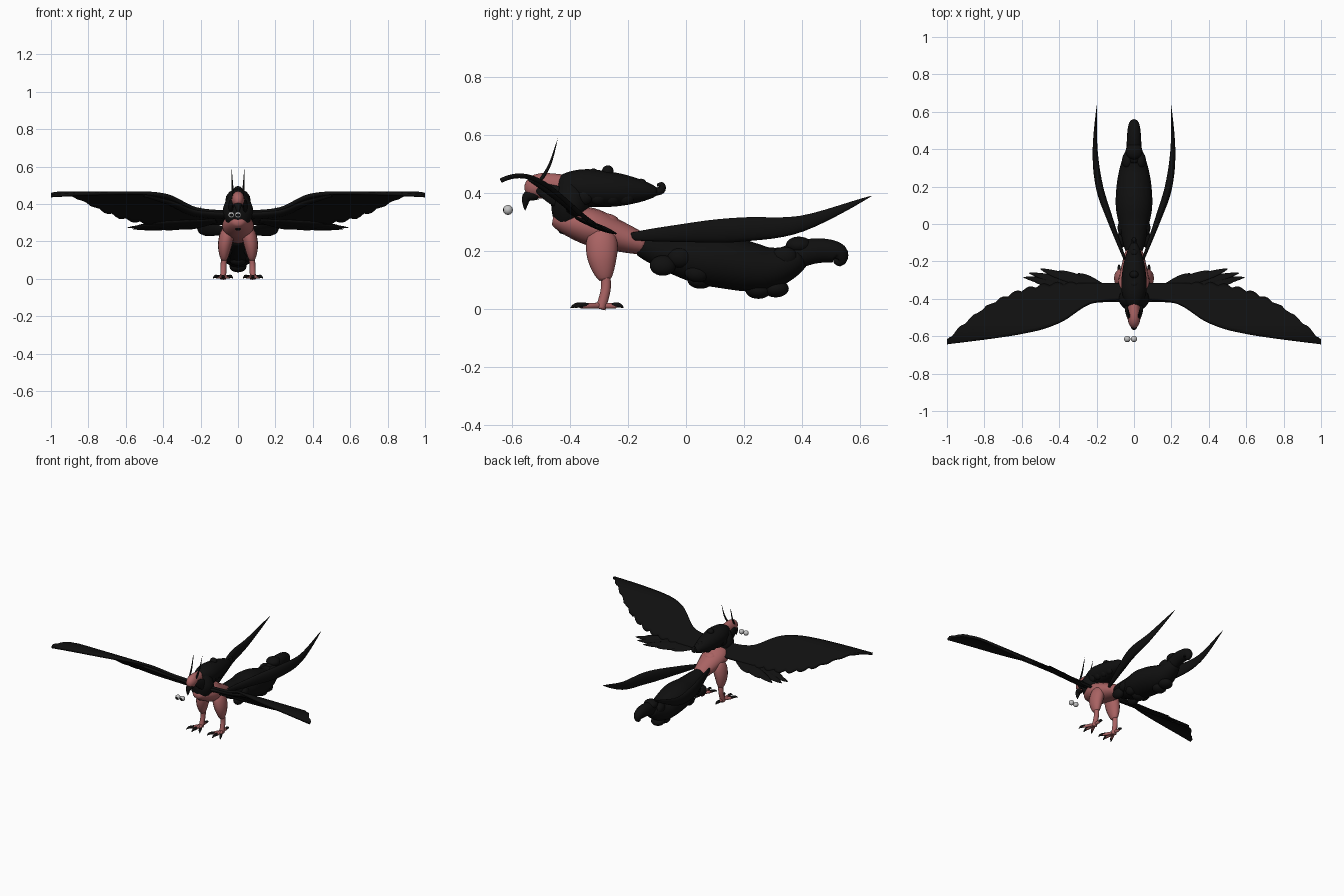
import bpy, bmesh, math
from mathutils import Vector

if "Cube" in bpy.data.objects:
    bpy.data.objects.remove(bpy.data.objects["Cube"])

ACROSS, UPWARD, SLOPED = Vector((1, 0, 0)), Vector((0, 0, 1)), Vector((0, .9, -.5))
SIDES = {"left": 1, "right": -1}


def material(name, red, green, blue):
    colour = (red, green, blue, 1)
    mat = bpy.data.materials.new(name)
    mat.use_nodes = True
    mat.diffuse_color = colour
    mat.node_tree.nodes["Principled BSDF"].inputs["Base Color"].default_value = colour
    return mat


BLACK = material("black_feather", .005, .005, .005)
PINK = material("rosy_skin", .4, .125, .125)
GREY = material("pale_grey", .55, .55, .55)


def finish(name, bm, mat):
    bmesh.ops.recalc_face_normals(bm, faces=bm.faces)
    for face in bm.faces:
        face.smooth = True
    mesh = bpy.data.meshes.new(name)
    bm.to_mesh(mesh)
    bm.free()
    mesh.materials.append(mat)
    obj = bpy.data.objects.new(name, mesh)
    bpy.context.collection.objects.link(obj)
    return obj


def smooth_path(points, steps=6):
    """Catmull-Rom curve through the points."""
    pts = [Vector(p) for p in points]
    tangents = [(pts[min(i + 1, len(pts) - 1)] - pts[max(i - 1, 0)]) / 2 for i in range(len(pts))]
    curve = []
    for i in range(len(pts) - 1):
        for k in range(steps):
            t = k / steps
            ease = t * t * (3 - 2 * t)
            curve.append(pts[i].lerp(pts[i + 1], ease)
                         + tangents[i] * t * (1 - t) ** 2 - tangents[i + 1] * t * t * (1 - t))
    return curve + [pts[-1]]


def swell(t, start, end, peak):
    """Thickness that grows from start to one at the peak, then falls to end."""
    edge, u = (start, t / peak) if t < peak else (end, (1 - t) / (1 - peak))
    return edge + (1 - edge) * math.sin(u * math.pi / 2)


def sweep(name, path, mat, width, height, start=1, end=1, peak=.5, ref=ACROSS, flip=1, sides=16):
    """Elliptical tube along a path; two-number points lie on the centre plane."""
    curve = smooth_path([p if len(p) > 2 else (0, *p) for p in path])
    last = len(curve) - 1
    bm = bmesh.new()
    rings = []
    for i, point in enumerate(curve):
        tangent = (curve[min(i + 1, last)] - curve[max(i - 1, 0)]).normalized()
        side = (ref - tangent * ref.dot(tangent)).normalized()
        up = tangent.cross(side)
        size = max(swell(i / last, start, end, peak), .02)
        ring = []
        for k in range(sides):
            angle = math.tau * k / sides
            v = point + size * (side * width * math.cos(angle) + up * height * math.sin(angle))
            ring.append(bm.verts.new((v.x * flip, v.y, v.z)))
        rings.append(ring)
    for a, b in zip(rings, rings[1:]):
        for k in range(sides):
            bm.faces.new((a[k - 1], a[k], b[k], b[k - 1]))
    bm.faces.new(rings[0])
    bm.faces.new(rings[-1])
    return finish(name, bm, mat)


def pair(name, path, mat, width, height, **options):
    for label, flip in SIDES.items():
        sweep(f"{label}_{name}", path, mat, width, height, flip=flip, **options)


def blob(name, centre, radii, mat):
    bm = bmesh.new()
    bmesh.ops.create_uvsphere(bm, u_segments=20, v_segments=12, radius=1)
    bmesh.ops.scale(bm, vec=radii, verts=bm.verts)
    bmesh.ops.translate(bm, vec=centre, verts=bm.verts)
    return finish(name, bm, mat)


# Body and legs
sweep("body", [(-.46, .31), (-.35, .29), (-.26, .26), (-.14, .22)], PINK,
      width=.085, height=.065, start=.3, end=.5, peak=.4)
blob("back_hump", (0, -.28, .3), (.05, .05, .03), PINK)
pair("thigh", [(.05, -.29, .27), (.07, -.29, .18), (.075, -.28, .1)], PINK,
     width=.04, height=.055, start=.7, end=.35, peak=.3)
pair("shank", [(.074, -.28, .13), (.077, -.277, .07), (.08, -.295, 0)], PINK,
     width=.016, height=.017)

# Toes with dark claws: three ahead, one behind
for i, degrees in enumerate((-30, 0, 30, 180)):
    angle = math.radians(degrees)

    def reach(distance, z):
        return .08 + distance * math.sin(angle), -.295 - distance * math.cos(angle), z

    length = .08 if degrees == 180 else .105
    pair(f"toe_{i}", [reach(0, .012), reach(length * .7, .01)], PINK,
         width=.01, height=.01, end=.7, ref=UPWARD, sides=10)
    pair(f"claw_{i}", [reach(length / 2, .012), reach(length * .8, .013), reach(length, .003)], BLACK,
         width=.009, height=.009, end=0, peak=.3, ref=UPWARD, sides=10)

# Head, hooked beak, cheeks and antennae
sweep("head", [(-.55, .4), (-.5, .425), (-.38, .42)], PINK, width=.034, height=.044, start=.3, end=.8)
sweep("beak", [(-.515, .4), (-.55, .385), (-.556, .34)], BLACK,
      width=.022, height=.022, end=0, peak=.1)
pair("cheek_plume", [(.02, -.53, .43), (.035, -.47, .4), (.04, -.4, .37)], BLACK,
     width=.014, height=.038, start=.2, peak=.9)
pair("antenna", [(.024, -.505, .44), (.03, -.47, .5), (.034, -.443, .588)], BLACK,
     width=.006, height=.006, end=0, peak=.1, sides=8)

# Ruff and flowing mane with curled ends
sweep("ruff", [(-.41, .46), (-.4, .36), (-.43, .26)], BLACK,
      width=.082, height=.066, start=.3, end=.1)
sweep("mane", [(-.445, .43), (-.34, .418), (-.2, .41), (-.1, .405)], BLACK,
      width=.068, height=.065, start=.4, end=.2, peak=.35)
sweep("mane_tip", [(-.15, .405), (-.09, .408), (-.083, .428), (-.1, .428)], BLACK,
      width=.014, height=.014, end=.3, peak=.2)
for i, (y, z) in enumerate(((-.37, .46), (-.32, .465), (-.27, .476), (-.22, .445), (-.155, .43))):
    blob(f"mane_curl_{i}", (0, y, z), (.024, .02, .02), BLACK)
for i in range(5):
    for label, side in SIDES.items():
        blob(f"{label}_mane_lock_{i}", (side * (.05 - i * .006), i * .048 - .4, .39),
             (.022, .032, .03), BLACK)

# Central plume tail, ending in a curl
sweep("plume_tail", [(-.16, .222), (0, .18), (.12, .165), (.28, .14), (.4, .18)], BLACK,
      width=.098, height=.092, start=.4, end=.4)
sweep("plume_tip", [(.34, .17), (.44, .2), (.52, .195), (.53, .168), (.51, .17)], BLACK,
      width=.04, height=.045, end=.15, peak=.1)
for i in range(8):
    for label, side in SIDES.items():
        blob(f"{label}_tail_lobe_{i}", (side * (.062 - i * .004), i * .06 - .08, .15 + .03 * math.sin(i * 2)),
             (.03, .045, .035), BLACK)
for i, (y, z) in enumerate(((.05, .1), (.25, .065), (.31, .07), (.39, .22))):
    blob(f"tail_tuft_{i}", (0, y, z), (.045, .045, .03), BLACK)

# Pair of long blade-like streamers
pair("streamer", [(.045, -.2, .25), (.13, .03, .265), (.185, .2, .275), (.208, .4, .295), (.198, .64, .39)],
     BLACK, width=.02, height=.042, start=.25, end=0, peak=.45)


# Wings: curved sheets whose height follows depth, with a scalloped rear edge
def wing_height(y):
    return .36 - .1 * math.sin(9 * (y + .4))


def rear_edge(x):
    sweep_back = max(x - .35, 0) / .65
    scallop = abs(math.sin(x * 42)) * .016 if .3 < x < .98 else .01
    return -.33 - .3 * sweep_back ** 2.2 + scallop


front_edge = smooth_path([(.04, -.4), (.23, -.422), (.4, -.527), (.6, -.588), (1, -.64)], steps=20)
ROWS = 12
for label, side in SIDES.items():
    bm = bmesh.new()
    strips = []
    for x, front in front_edge:
        depths = [front + (rear_edge(x) - front) * k / ROWS for k in range(ROWS + 1)]
        strips.append([bm.verts.new((side * x, y, wing_height(y))) for y in depths])
    for a, b in zip(strips, strips[1:]):
        for k in range(ROWS):
            bm.faces.new((a[k], a[k + 1], b[k + 1], b[k]))
    wing = finish(f"{label}_wing", bm, BLACK)
    solid = wing.modifiers.new("thickness", "SOLIDIFY")
    solid.thickness, solid.offset = .016, 0

# Wing arm and the lower fan of separate feathers
pair("wing_arm", [(.03, -.39, .335), (.23, -.4, .352), (.36, -.475, .405), (.5, -.54, .445)], BLACK,
     width=.03, height=.014, end=.3, peak=.1, ref=SLOPED)
for i, (x, y) in enumerate(((.3, -.265), (.4, -.25), (.5, -.24), (.56, -.262), (.59, -.285), (.53, -.31))):
    root, tip = Vector((.12, -.37, .31)), Vector((x, y, wing_height(y)))
    pair(f"fan_feather_{i}", [root, root.lerp(tip, .5), tip], BLACK,
         width=.026, height=.008, start=.7, end=.1, peak=.6, ref=SLOPED, sides=10)

# Two loose eyeballs with dark pupils facing forward
for label, x in (("left_eye", 0), ("right_eye", -.036)):
    eye = blob(label, (x, -.615, .342), (.017, .017, .017), GREY)
    eye.data.materials.append(BLACK)
    for face in eye.data.polygons:
        face.material_index = int(face.normal.y < -.88)
